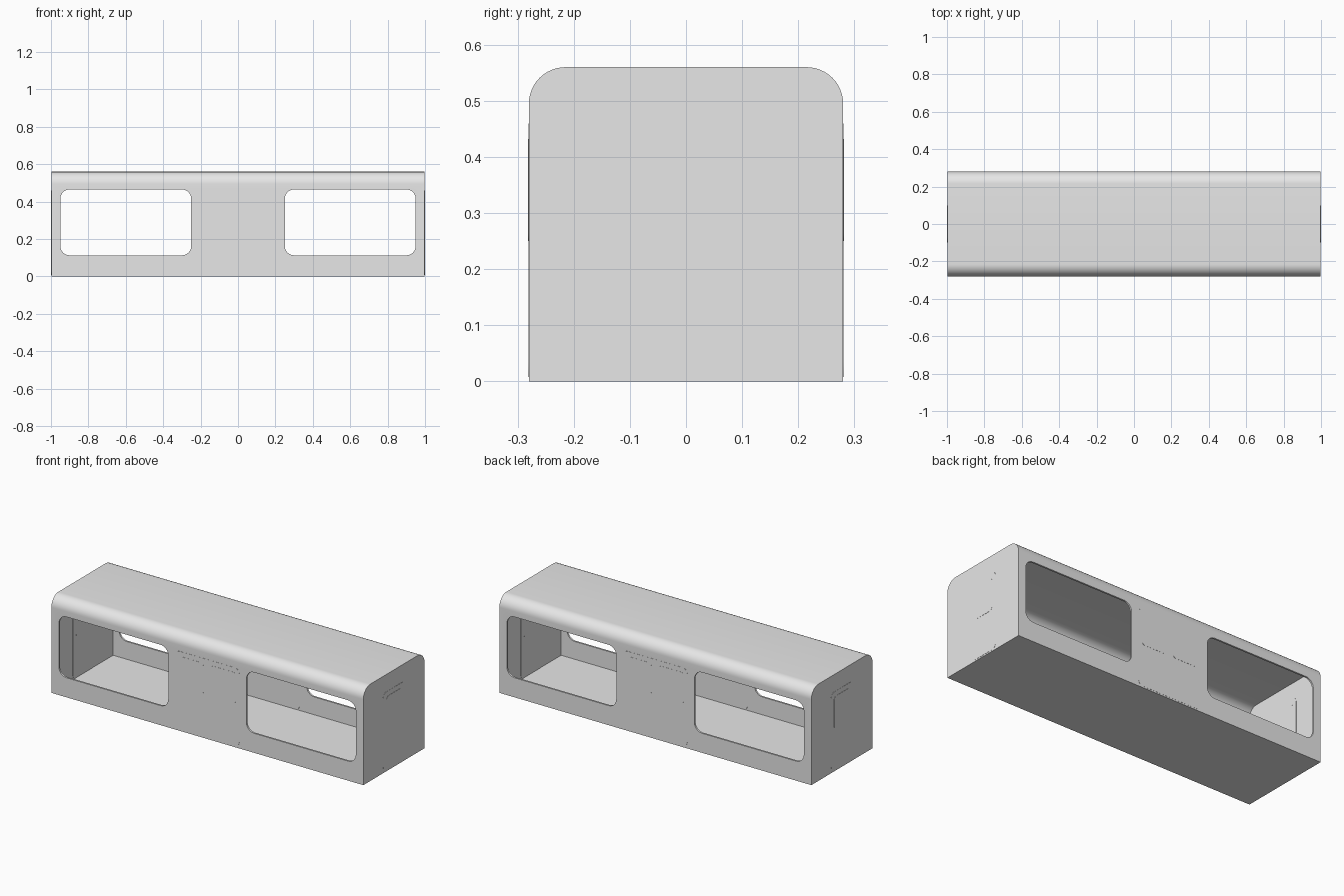
import bpy, bmesh, math
from mathutils import Vector

cube = bpy.data.objects.get("Cube")
if cube:
    bpy.data.objects.remove(cube, do_unlink=True)

grey = bpy.data.materials.new("light grey")
grey.use_nodes = True
grey.diffuse_color = (0.8, 0.8, 0.8, 1)
grey.node_tree.nodes["Principled BSDF"].inputs["Base Color"].default_value = (0.8, 0.8, 0.8, 1)

HALF_LEN, HALF_WID, HEIGHT, WALL = 0.998, 0.28, 0.56, 0.01


def arc(cu, cv, r, start, steps=8):
    """Quarter circle of profile points."""
    angles = [start + math.pi / 2 * i / steps for i in range(steps + 1)]
    return [(cu + r * math.cos(a), cv + r * math.sin(a)) for a in angles]


def rounded_rect(u0, u1, v0, v1, r):
    pts = []
    corners = [(u1 - r, v1 - r), (u0 + r, v1 - r), (u0 + r, v0 + r), (u1 - r, v0 + r)]
    for i, (cu, cv) in enumerate(corners):
        pts += arc(cu, cv, r, i * math.pi / 2)
    return pts


def prism(name, profile, axis, d0, d1):
    """Extrude an upright profile along x or y, from d0 to d1."""
    def place(u, v, d):
        return (d, u, v) if axis == "x" else (u, d, v)
    bm = bmesh.new()
    face = bm.faces.new([bm.verts.new(place(u, v, d0)) for u, v in profile])
    out = bmesh.ops.extrude_face_region(bm, geom=[face])
    moved = [g for g in out["geom"] if isinstance(g, bmesh.types.BMVert)]
    bmesh.ops.translate(bm, vec=Vector(place(0, 0, d1 - d0)), verts=moved)
    bmesh.ops.recalc_face_normals(bm, faces=bm.faces)
    mesh = bpy.data.meshes.new(name)
    bm.to_mesh(mesh)
    bm.free()
    mesh.materials.append(grey)
    obj = bpy.data.objects.new(name, mesh)
    bpy.context.collection.objects.link(obj)
    return obj


def activate(obj):
    bpy.ops.object.select_all(action="DESELECT")
    obj.select_set(True)
    bpy.context.view_layer.objects.active = obj


def smooth(obj):
    activate(obj)
    bpy.ops.object.shade_smooth_by_angle(angle=math.radians(30))


# Hollow body with rounded roof edges
R = 0.065
section = [(-HALF_WID, 0), (HALF_WID, 0)]
section += arc(HALF_WID - R, HEIGHT - R, R, 0, 12)
section += arc(-HALF_WID + R, HEIGHT - R, R, math.pi / 2, 12)
body = prism("body_shell", section, "x", -HALF_LEN, HALF_LEN)
shell = body.modifiers.new("wall", "SOLIDIFY")
shell.thickness = WALL
shell.offset = -1
shell.use_even_offset = True

# Large open windows through both sides
cutters = []
for side in (-1, 1):
    u0, u1 = sorted((side * 0.25, side * 0.95))
    cutter = prism("window_cutter", rounded_rect(u0, u1, 0.113, 0.465, 0.05), "y", -0.5, 0.5)
    cutter.hide_render = True
    cut = body.modifiers.new("window", "BOOLEAN")
    cut.operation = "DIFFERENCE"
    cut.solver = "EXACT"
    cut.object = cutter
    cutters.append(cutter)
activate(body)
for mod in list(body.modifiers):
    bpy.ops.object.modifier_apply(modifier=mod.name)
for cutter in cutters:
    bpy.data.objects.remove(cutter, do_unlink=True)
smooth(body)


def wall_panel(name, rect, r, axis, side, proud):
    """Thin panel set through a wall, standing slightly proud on both faces."""
    outer = HALF_LEN if axis == "x" else HALF_WID
    d0, d1 = sorted((side * (outer - WALL - proud), side * (outer + proud)))
    smooth(prism(name, rounded_rect(*rect, r), axis, d0, d1))


# Doors with their window panes
for side, end, flank in ((-1, "right", "front"), (1, "left", "back")):
    wall_panel(end + "_end_door", (-0.1, 0.1, 0.008, 0.46), 0.03, "x", side, 0.001)
    wall_panel(end + "_end_door_window", (-0.07, 0.073, 0.241, 0.432), 0.02, "x", side, 0.002)
    wall_panel(flank + "_side_door", (-0.205, 0.205, 0.008, 0.46), 0.03, "y", side, 0.0008)
    for u0, u1 in ((-0.18, -0.025), (0.025, 0.18)):
        wall_panel(flank + "_side_door_window", (u0, u1, 0.25, 0.432), 0.015, "y", side, 0.0016)
